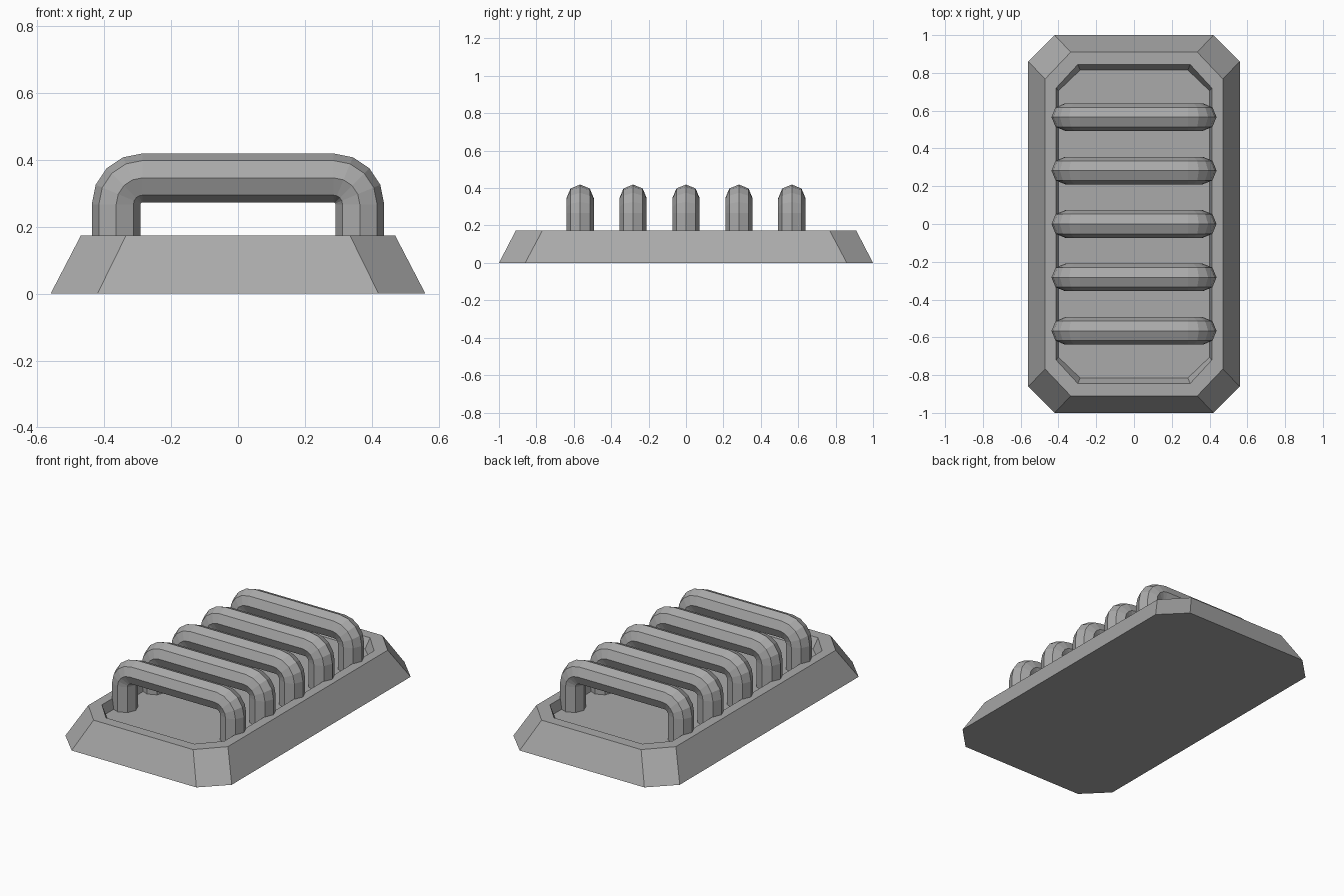
import bpy
import bmesh
from math import cos, sin, pi

cube = bpy.data.objects.get("Cube")
if cube:
    bpy.data.objects.remove(cube, do_unlink=True)

grey = bpy.data.materials.new("plain grey")
grey.use_nodes = True
grey.diffuse_color = (0.4, 0.4, 0.4, 1)
grey.node_tree.nodes["Principled BSDF"].inputs["Base Color"].default_value = (0.4, 0.4, 0.4, 1)


def loft(name, rings):
    """Skin a list of equal-sized point rings and cap both ends."""
    bm = bmesh.new()
    loops = [[bm.verts.new(p) for p in ring] for ring in rings]
    n = len(loops[0])
    for a, b in zip(loops, loops[1:]):
        for i in range(n):
            j = (i + 1) % n
            bm.faces.new((a[i], a[j], b[j], b[i]))
    bm.faces.new(loops[0])
    bm.faces.new(loops[-1])
    bmesh.ops.recalc_face_normals(bm, faces=bm.faces)
    mesh = bpy.data.meshes.new(name)
    bm.to_mesh(mesh)
    bm.free()
    mesh.materials.append(grey)
    obj = bpy.data.objects.new(name, mesh)
    bpy.context.collection.objects.link(obj)
    return obj


def cut_rectangle(hx, hy, cx, cy, z):
    """Rectangle with clipped corners; cx and cy are where the cuts begin."""
    quarter = [(hx, cy), (cx, hy)]
    pts = quarter + [(-x, y) for x, y in quarter[::-1]]
    pts += [(-x, -y) for x, y in pts]
    return [(x, y, z) for x, y in pts]


# Tapered base with a recessed floor
RIM, FLOOR = 0.173, 0.113
loft("base", [
    cut_rectangle(0.56, 1.0, 0.42, 0.86, 0),
    cut_rectangle(0.47, 0.91, 0.335, 0.768, RIM),
    cut_rectangle(0.412, 0.845, 0.297, 0.72, RIM),
    cut_rectangle(0.4, 0.815, 0.285, 0.705, FLOOR),
])

# Octagonal bars bent down at both ends
R, BEND, SIDES, STEPS = 0.073, 0.079, 8, 4
BEND_X, BEND_Z = 0.285, 0.267


def bar_rings(y):
    # Each station: bend centre and outward direction angle
    stations = [(BEND_X, FLOOR - 0.005, 0)]
    stations += [(BEND_X, BEND_Z, i * pi / 2 / STEPS) for i in range(STEPS + 1)]
    stations += [(-x, z, pi - t) for x, z, t in stations[::-1]]
    rings = []
    for x, z, t in stations:
        ring = []
        for k in range(SIDES):
            a = 2 * pi * k / SIDES
            d = BEND + R * sin(a)
            ring.append((x + d * cos(t), y + R * cos(a), z + d * sin(t)))
        rings.append(ring)
    return rings


for i in range(5):
    loft(f"bar_{i + 1}", bar_rings((i - 2) * 0.283))
